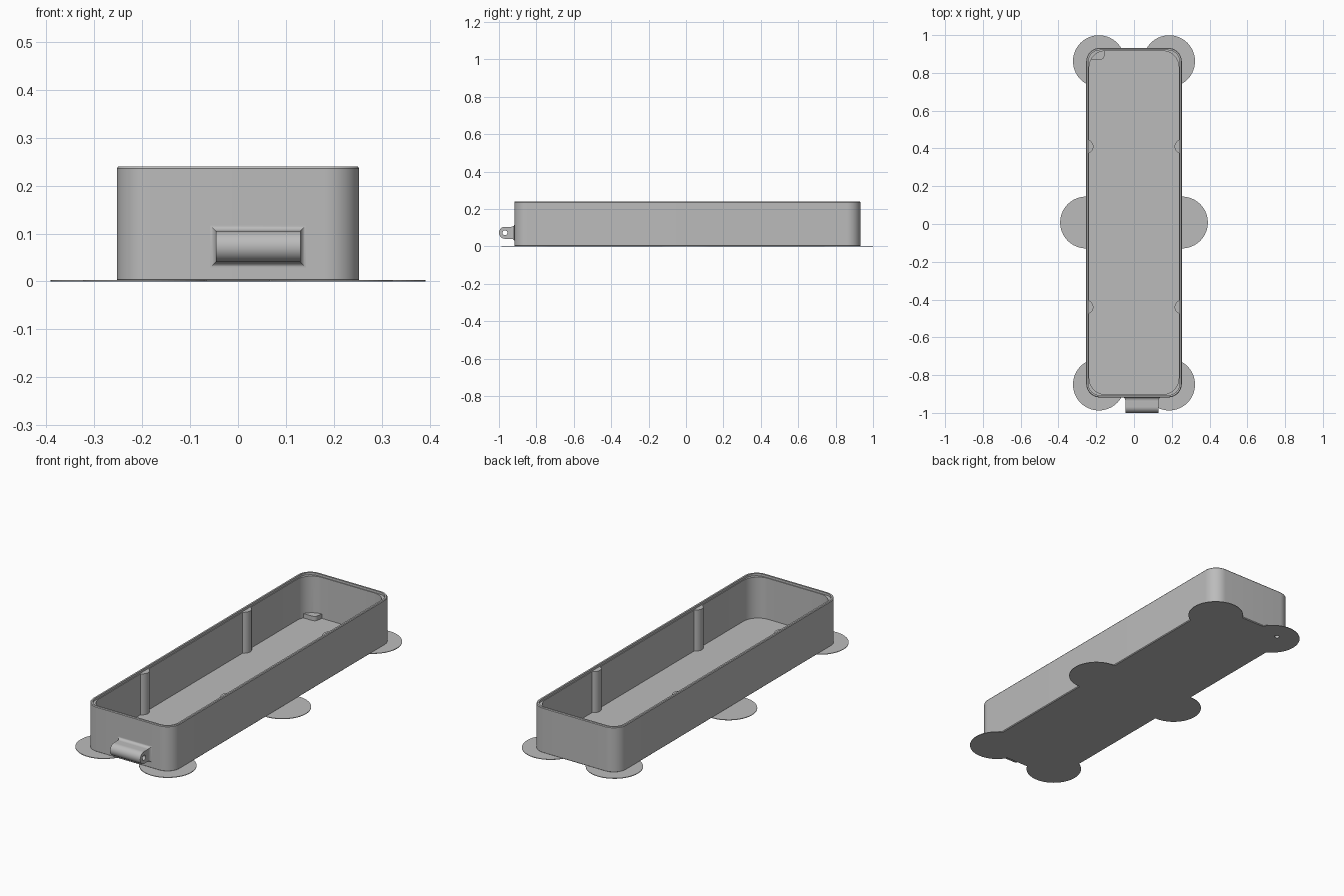
import bpy, bmesh
from math import sin, cos, pi, radians

if "Cube" in bpy.data.objects:
    bpy.data.objects.remove(bpy.data.objects["Cube"], do_unlink=True)

grey = bpy.data.materials.new("plain grey")
grey.use_nodes = True
COLOUR = (0.5, 0.5, 0.5, 1)
grey.diffuse_color = COLOUR
grey.node_tree.nodes["Principled BSDF"].inputs["Base Color"].default_value = COLOUR


def arc(cx, cy, r, a0, a1, n):
    """Points on an arc, angles in degrees."""
    angles = [radians(a0 + (a1 - a0) * i / n) for i in range(n + 1)]
    return [(cx + r * cos(a), cy + r * sin(a)) for a in angles]


def loft(name, rings):
    """Closed solid through rings of equal length."""
    bm = bmesh.new()
    loops = [[bm.verts.new(p) for p in ring] for ring in rings]
    for a, b in zip(loops, loops[1:]):
        for i in range(len(a)):
            j = (i + 1) % len(a)
            bm.faces.new((a[i], a[j], b[j], b[i]))
    bm.faces.new(loops[0][::-1])
    bm.faces.new(loops[-1])
    bmesh.ops.recalc_face_normals(bm, faces=bm.faces)
    mesh = bpy.data.meshes.new(name)
    bm.to_mesh(mesh)
    bm.free()
    mesh.materials.append(grey)
    obj = bpy.data.objects.new(name, mesh)
    bpy.context.collection.objects.link(obj)
    return obj


def prism(name, outline, z0, z1):
    return loft(name, [[(x, y, z) for x, y in outline] for z in (z0, z1)])


def prism_x(name, outline, x0, x1):
    """Solid with a side outline of (y, z) points, extruded along x."""
    return loft(name, [[(x, y, z) for y, z in outline] for x in (x0, x1)])


def cut(obj, cutter):
    mod = obj.modifiers.new("hole", 'BOOLEAN')
    mod.operation = 'DIFFERENCE'
    mod.solver = 'EXACT'
    mod.object = cutter
    bpy.context.view_layer.objects.active = obj
    bpy.ops.object.modifier_apply(modifier=mod.name)


def smooth(obj):
    bpy.ops.object.select_all(action='DESELECT')
    obj.select_set(True)
    bpy.context.view_layer.objects.active = obj
    bpy.ops.object.shade_smooth_by_angle(angle=radians(30))


# Open tray: outer wall, rim, inner ledge and floor
HALF_X, HALF_Y, MID_Y = 0.253, 0.925, 0.007
HEIGHT, FLOOR, LEDGE = 0.24, 0.012, 0.228


def tray_ring(inset, radius, z):
    hx, hy = HALF_X - inset - radius, HALF_Y - inset - radius
    pts = []
    for k, (sx, sy) in enumerate([(1, 1), (-1, 1), (-1, -1), (1, -1)]):
        pts += arc(sx * hx, MID_Y + sy * hy, radius, 90 * k, 90 * k + 90, 14)
    return [(x, y, z) for x, y in pts]


tray = loft("tray", [
    tray_ring(0.004, 0.068, 0), tray_ring(0, 0.072, 0.004),
    tray_ring(0, 0.072, HEIGHT - 0.004), tray_ring(0.003, 0.069, HEIGHT),
    tray_ring(0.012, 0.06, HEIGHT), tray_ring(0.012, 0.06, LEDGE),
    tray_ring(0.016, 0.085, LEDGE), tray_ring(0.016, 0.085, FLOOR)])

# Half-round ribs on the long inner walls
for side, label in ((1, "left"), (-1, "right")):
    for y, place in ((0.41, "back"), (-0.44, "front")):
        outline = [(side * x, py) for x, py in arc(0.252, y, 0.037, 105, 255, 20)]
        smooth(prism(f"rib_{place}_{label}", outline, FLOOR - 0.002, LEDGE))

# Thin round pads around the base
pads = {}
for side, label in ((1, "left"), (-1, "right")):
    for x, y, place in ((0.186, 0.862, "back"), (0.254, 0.008, "middle"),
                        (0.186, -0.85, "front")):
        outline = arc(side * x, y, 0.137, 0, 360, 64)[:-1]
        pads[place, label] = prism(f"pad_{place}_{label}", outline, 0, 0.003)

# Low boss in the back corner with a blind hole from below
boss = prism("corner_boss",
             arc(-0.152, 0.829, 0.09, 90, 153, 10)
             + arc(-0.177, 0.89, 0.02, 270, 360, 6), FLOOR - 0.002, 0.035)
drill = prism("drill", arc(-0.189, 0.895, 0.012, 0, 360, 24)[:-1], -0.02, 0.027)
for part in (tray, boss, pads["back", "right"]):
    cut(part, drill)
    smooth(part)
bpy.data.objects.remove(drill, do_unlink=True)

# Hinge barrel on the front wall, with a pin hole
X0, X1, AXIS_Y, AXIS_Z, R = -0.046, 0.13, -0.968, 0.073, 0.032
barrel = prism_x("hinge_barrel",
                 arc(AXIS_Y, AXIS_Z, R, 90, 270, 28)
                 + [(-0.915, AXIS_Z - R), (-0.915, AXIS_Z + R)], X0, X1)
pin = prism_x("pin", arc(AXIS_Y, AXIS_Z, 0.013, 0, 360, 24)[:-1], X0 - 0.1, X1 + 0.1)
cut(barrel, pin)
bpy.data.objects.remove(pin, do_unlink=True)
smooth(barrel)

# Concave flare joining the barrel to the wall
rings = []
for i in range(9):
    a = pi / 2 * i / 8
    y, f = -0.936 + 0.018 * sin(a), 0.012 * (1 - cos(a))
    z0, z1 = AXIS_Z - R - f, AXIS_Z + R + f
    rings.append([(X0 - f, y, z0), (X1 + f, y, z0), (X1 + f, y, z1), (X0 - f, y, z1)])
smooth(loft("hinge_flare", rings))
